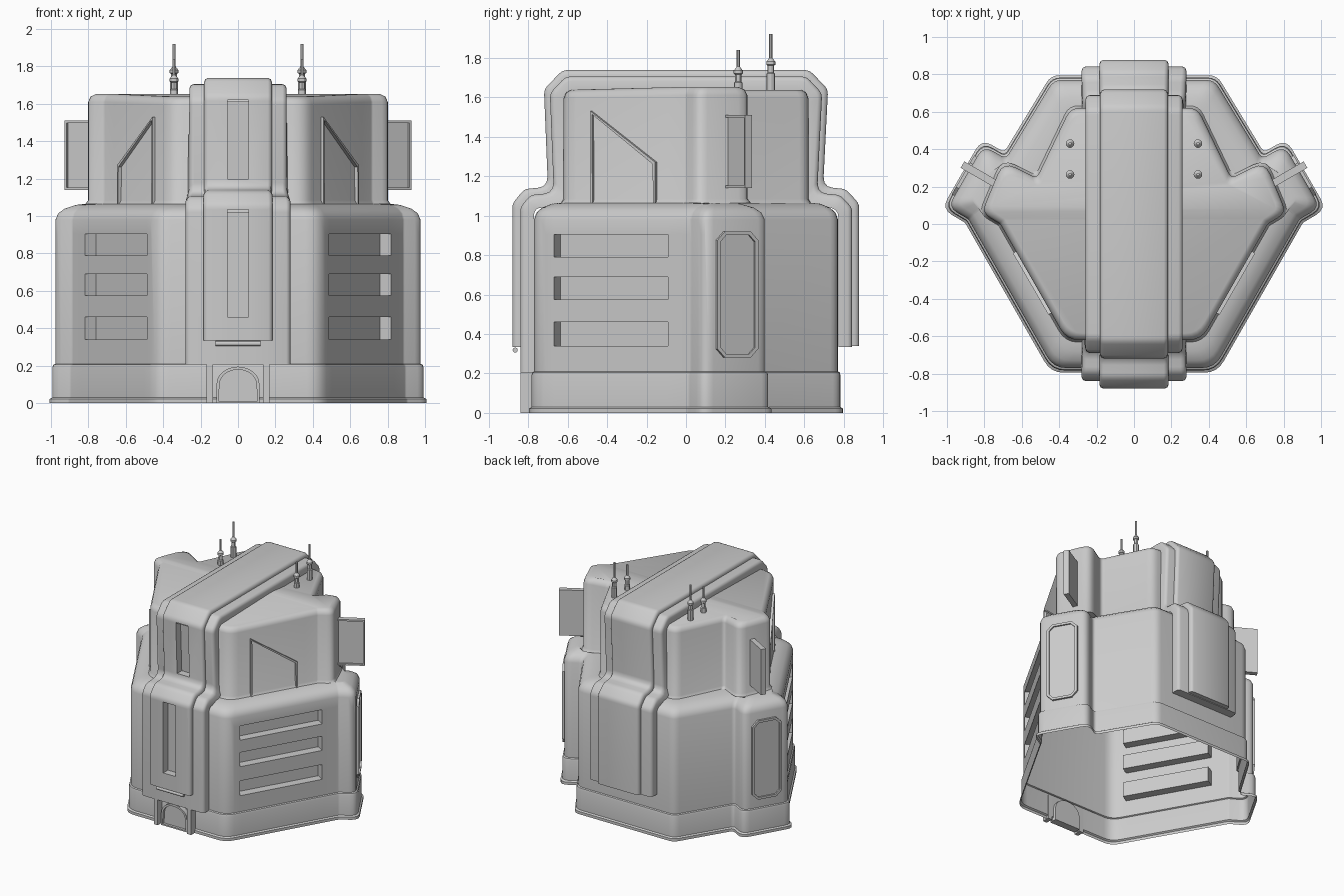
import bpy, bmesh, math
from mathutils import Vector, Matrix

cube = bpy.data.objects.get("Cube")
if cube:
    bpy.data.objects.remove(cube, do_unlink=True)

grey = bpy.data.materials.new("plain grey")
grey.use_nodes = True
grey.diffuse_color = (0.6, 0.6, 0.6, 1)
grey.node_tree.nodes["Principled BSDF"].inputs["Base Color"].default_value = grey.diffuse_color


def finish(name, bm, mirror=False, angle=45):
    mesh = bpy.data.meshes.new(name)
    bm.to_mesh(mesh)
    bm.free()
    mesh.materials.append(grey)
    ob = bpy.data.objects.new(name, mesh)
    bpy.context.collection.objects.link(ob)
    if mirror:
        ob.modifiers.new("Mirror", 'MIRROR')
    bpy.ops.object.select_all(action='DESELECT')
    ob.select_set(True)
    bpy.context.view_layer.objects.active = ob
    bpy.ops.object.shade_smooth_by_angle(angle=math.radians(angle))
    return ob


def offset(pts, d, closed=True):
    """Move a 2D line sideways, to the left for positive d."""
    out, n = [], len(pts)
    for i, p in enumerate(pts):
        a = (p - pts[i - 1]).normalized() if closed or i else None
        b = (pts[(i + 1) % n] - p).normalized() if closed or i < n - 1 else a
        a = a or b
        na, nb = Vector((-a.y, a.x)), Vector((-b.y, b.x))
        out.append(p + (na + nb) * d / (1 + na.dot(nb)))
    return out


def fillet(pts, radii, closed=True, steps=4):
    """Round each corner of a 2D line with the same number of points."""
    out, n = [], len(pts)
    for i, p in enumerate(pts):
        if not closed and i in (0, n - 1):
            out.append(p)
            continue
        a, b = (pts[i - 1] - p), (pts[(i + 1) % n] - p)
        cut = min(radii[i] / math.tan(a.angle(b) / 2), a.length * 0.45, b.length * 0.45)
        s, e = p + a.normalized() * cut, p + b.normalized() * cut
        for k in range(steps + 1):
            t = k / steps
            out.append(s * (1 - t) ** 2 + p * 2 * t * (1 - t) + e * t * t)
    return out


def skin(bm, rings, closed):
    rows = [[bm.verts.new(p) for p in ring] for ring in rings]
    for lo, hi in zip(rows, rows[1:]):
        n = len(lo)
        for i in range(n if closed else n - 1):
            j = (i + 1) % n
            bm.faces.new((lo[i], lo[j], hi[j], hi[i]))
    return rows


def cut_slots(bm, axis, lo, hi, spans, facing, depth):
    """Split the faces on one side, then push the slot cells in (or open them)."""
    facing = Vector(facing).normalized()
    across = Vector((axis == 0, axis == 1, 0))
    planes = [(across, lo), (across, hi)] + [(Vector((0, 0, 1)), z) for s in spans for z in s]

    def side():
        bm.normal_update()
        return [f for f in bm.faces if f.normal.dot(facing) > 0.995 and f.calc_center_median().dot(facing) > 0]
    for no, d in planes:
        faces = side()
        geom = set(faces) | {e for f in faces for e in f.edges} | {v for f in faces for v in f.verts}
        bmesh.ops.bisect_plane(bm, geom=list(geom), plane_co=no * d, plane_no=no, dist=1e-5)
    cells = []
    for f in side():
        c = f.calc_center_median()
        if lo < c[axis] < hi and any(a < c.z < b for a, b in spans):
            cells.append(f)
    if depth:
        for f in bmesh.ops.extrude_discrete_faces(bm, faces=cells)["faces"]:
            bmesh.ops.translate(bm, verts=f.verts, vec=facing * -depth)
    else:
        bmesh.ops.delete(bm, geom=cells, context='FACES')


def panel(name, pts, origin, n, thick, rim, sink, mirror=True):
    """Upright plate facing n, with a sunken middle."""
    bm = bmesh.new()
    n = Vector(n).normalized()
    u = Vector((-n.y, n.x, 0))
    o = Vector(origin)
    back, front = skin(bm, [[o + u * a + Vector((0, 0, z)) - n * t for a, z in pts] for t in (thick, 0)], True)
    face = bm.faces.new(front)
    bm.faces.new(back[::-1])
    bm.normal_update()
    bmesh.ops.inset_region(bm, faces=[face], thickness=rim)
    for f in bmesh.ops.extrude_discrete_faces(bm, faces=[face])["faces"]:
        bmesh.ops.translate(bm, verts=f.verts, vec=n * -sink)
    return finish(name, bm, mirror, 30)


# Hull: six-sided outline with a lobe on each flank, open underneath
def outline(half, d, z, lift=0):
    half = [Vector(p) for p in half]
    pts = half + [Vector((-p.x, p.y)) for p in reversed(half)]
    radii = [0.12, 0.03, 0.07, 0.07, 0.03, 0.08]
    ring = fillet(offset(pts, d), radii + radii[::-1])
    return [Vector((p.x, p.y, z + (lift if abs(p.x) > 0.55 else 0))) for p in ring]


LOWER = [(0.43, -0.77), (0.885, 0.025), (0.995, 0.09), (0.805, 0.42), (0.685, 0.35), (0.43, 0.77)]
UPPER = [(0.36, -0.62), (0.715, 0.0), (0.815, 0.06), (0.70, 0.335), (0.52, 0.245), (0.34, 0.62)]
rings = [outline(LOWER, d, z) for d, z in (
    (-0.025, 0), (-0.025, 0.022), (-0.013, 0.03), (-0.013, 0.19), (-0.009, 0.205), (0, 0.21),
    (0, 0.98), (0.012, 1.015), (0.04, 1.04), (0.09, 1.06))]
rings += [outline(UPPER, d, z, lift) for d, z, lift in (
    (-0.012, 1.065, 0), (0, 1.085, 0), (0, 1.595, 0.015), (0.01, 1.622, 0.015), (0.035, 1.638, 0.015))]
bm = bmesh.new()
bm.faces.new(skin(bm, rings, True)[-1])
for side in (1, -1):
    cut_slots(bm, 1, -0.67, -0.09, [(0.34, 0.46), (0.575, 0.69), (0.79, 0.905)], (side * 0.866, -0.5, 0), 0.07)
finish("hull", bm)


# Spine: two stacked bands running up the front, over the roof and down the back
def band(name, path, low_w, top_w, depth, slot_w, slot_depth):
    path = [Vector(p) for p in path]
    b = 0.022
    section = [(-1, 0, -depth), (-1, 0, -b), (-1, b * 0.3, -b * 0.3), (-1, b, 0)]
    section += [(1, i, d) for _, i, d in reversed(section)]
    radii = [0.06] * len(path)
    rings = []
    for s, inset, d in section:
        line = fillet(offset(path, d, False), radii, False, 3)
        rings.append([])
        for p in line:
            t = min(max((p.y - 1.08) / 0.06, 0), 1)
            w = low_w + (top_w - low_w) * t
            rings[-1].append(Vector((s * (w - inset), p.x, p.y)))
    bm = bmesh.new()
    rows = skin(bm, rings, False)
    bm.faces.new([r[0] for r in rows])
    bm.faces.new([r[-1] for r in rows][::-1])
    bmesh.ops.recalc_face_normals(bm, faces=bm.faces)
    bm.normal_update()
    roof = max(bm.faces, key=lambda f: f.calc_center_median().z)
    if roof.normal.z < 0:
        bmesh.ops.reverse_faces(bm, faces=bm.faces)
    cut_slots(bm, 0, -slot_w, slot_w, [(0.46, 1.035), (1.18, 1.62)], (0, -1, 0), slot_depth)
    finish(name, bm)


band("spine_outer_band", [(-0.84, 0.205), (-0.84, 1.04), (-0.79, 1.105), (-0.67, 1.115), (-0.69, 1.62), (-0.61, 1.705),
     (0.61, 1.705), (0.69, 1.62), (0.665, 1.115), (0.78, 1.105), (0.842, 1.04), (0.842, 0.335)],
     0.28, 0.26, 0.07, 0.06, 0)
band("spine_inner_band", [(-0.88, 0.335), (-0.88, 1.06), (-0.82, 1.135), (-0.70, 1.145), (-0.72, 1.64), (-0.625, 1.738),
     (0.625, 1.738), (0.72, 1.64), (0.695, 1.145), (0.81, 1.135), (0.878, 1.06), (0.878, 0.34)],
     0.185, 0.182, 0.05, 0.055, 0.06)

# Sloped frames on the upper front walls
panel("sloped_frame", [(0, 1.05), (0.38, 1.05), (0.38, 1.27), (0, 1.53)],
      (0.458, -0.485, 0), (0.866, -0.5, 0), 0.06, 0.018, 0.02)

# Hatches on the lower lobes
c, w = 0.045, 0.12
octagon = [(-w + c, 0.28), (w - c, 0.28), (w, 0.28 + c), (w, 0.92 - c),
           (w - c, 0.92), (c - w, 0.92), (-w, 0.92 - c), (-w, 0.28 + c)]
panel("side_hatch", octagon, (0.914, 0.263, 0), (0.866, 0.5, 0), 0.04, 0.02, 0.012)

# Blades standing out from the upper lobes
panel("side_blade", [(0, 1.14), (0.21, 1.14), (0.21, 1.51), (0, 1.51)],
      (0.745, 0.195, 0), (0.5, -0.866, 0), 0.04, 0.018, 0.012)

# Arched door with posts, and the bar above it
arch = [(-0.115, 0), (0.115, 0)]
arch += [(0.115 * math.cos(a), 0.1 + 0.095 * math.sin(a)) for a in (math.pi * k / 12 for k in range(13))]
panel("arched_door", arch, (0, -0.82, 0), (0, -1, 0), 0.06, 0.016, 0.02, False)
bm = bmesh.new()
bmesh.ops.create_cube(bm, size=1, matrix=Matrix.Translation((0.15, -0.81, 0.103)) @ Matrix.Diagonal((0.035, 0.06, 0.206, 1)))
finish("door_post", bm, True)
bm = bmesh.new()
bmesh.ops.create_cone(bm, cap_ends=True, segments=12, radius1=0.013, radius2=0.013, depth=0.24,
                      matrix=Matrix.Translation((0, -0.866, 0.318)) @ Matrix.Rotation(math.pi / 2, 4, 'Y'))
finish("door_bar", bm)

# Antennas
for name, y, shoulder, tip in (("rear_antenna", 0.43, 1.78, 1.92), ("front_antenna", 0.265, 1.735, 1.84)):
    bm = bmesh.new()
    steps = [(0.021, 1.62), (0.021, shoulder - 0.06), (0.016, shoulder - 0.055), (0.016, shoulder - 0.02),
             (0.023, shoulder - 0.015), (0.023, shoulder), (0.008, shoulder + 0.02), (0.008, tip)]
    ring = [(math.cos(k * math.pi / 6), math.sin(k * math.pi / 6)) for k in range(12)]
    rows = skin(bm, [[(0.342 + r * a, y + r * b, z) for a, b in ring] for r, z in steps], True)
    bm.faces.new(rows[-1])
    finish(name, bm, True, 30)
